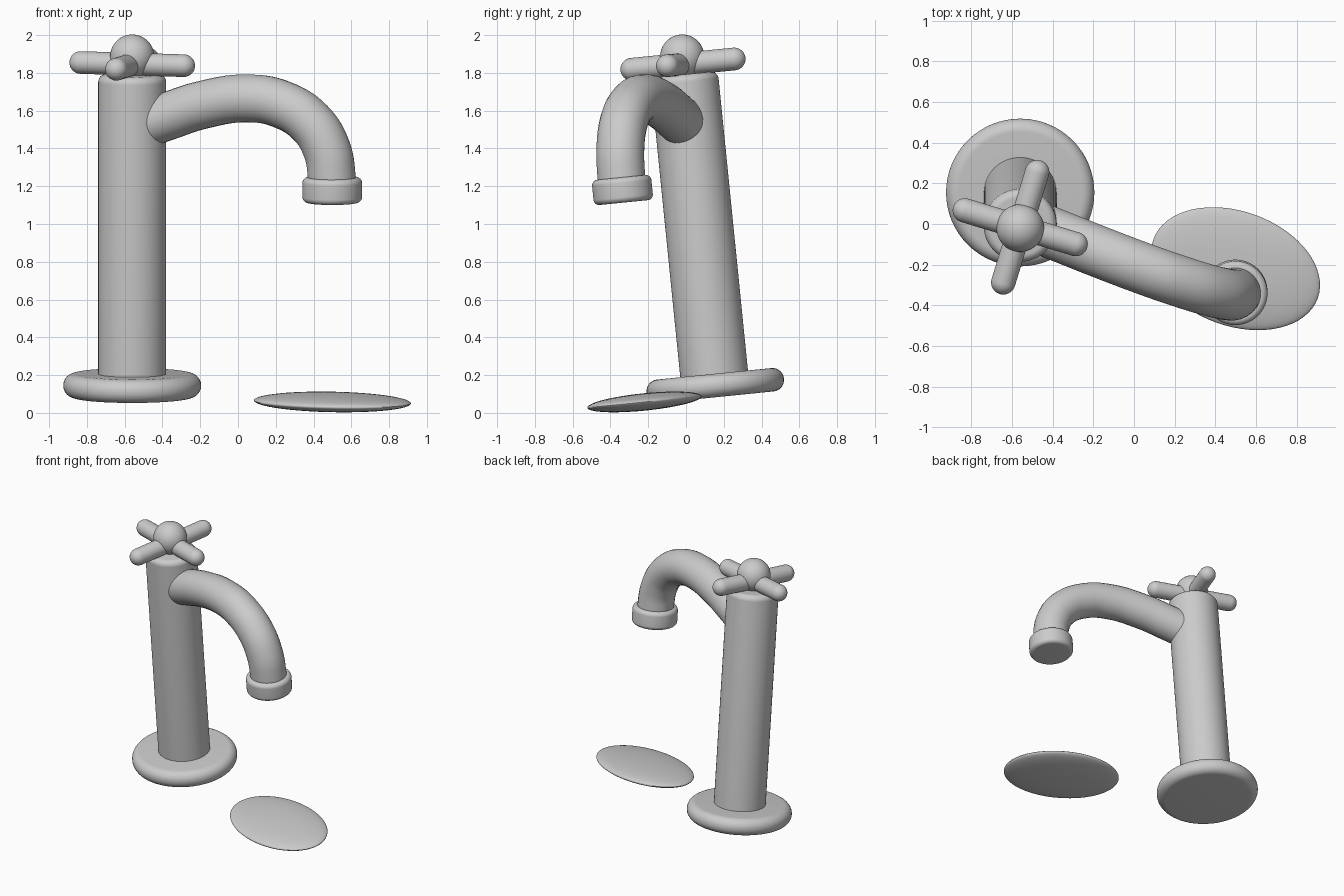
import bpy, bmesh
from math import sin, cos, pi, radians
from mathutils import Matrix, Vector

cube = bpy.data.objects.get("Cube")
if cube:
    bpy.data.objects.remove(cube, do_unlink=True)

# Leaning frame of the whole tap, centred on the base flange
FRAME = Matrix.Translation((-0.56, 0.155, 0.145)) @ Matrix.Rotation(radians(5.74), 4, 'X')
TURN = Matrix.Rotation(radians(-20), 4, 'Z')

chrome = bpy.data.materials.new("satin_grey")
chrome.use_nodes = True
GREY = (0.6, 0.6, 0.6, 1)
chrome.diffuse_color = GREY
chrome.node_tree.nodes["Principled BSDF"].inputs["Base Color"].default_value = GREY


def finish(obj, matrix):
    obj.matrix_world = matrix
    obj.data.materials.clear()
    obj.data.materials.append(chrome)
    bpy.ops.object.select_all(action='DESELECT')
    obj.select_set(True)
    bpy.context.view_layer.objects.active = obj
    bpy.ops.object.shade_smooth_by_angle(angle=radians(40))
    return obj


def add_mesh(name, bm, matrix):
    mesh = bpy.data.meshes.new(name)
    bm.to_mesh(mesh)
    bm.free()
    obj = bpy.data.objects.new(name, mesh)
    bpy.context.collection.objects.link(obj)
    return finish(obj, matrix)


def lathe(name, profile, matrix, steps=64):
    """Spin an (r, z) profile around the z axis."""
    bm = bmesh.new()
    verts = [bm.verts.new((r, 0, z)) for r, z in profile]
    edges = [bm.edges.new(pair) for pair in zip(verts, verts[1:])]
    bmesh.ops.spin(bm, geom=verts + edges, cent=(0, 0, 0), axis=(0, 0, 1),
                   angle=2 * pi, steps=steps)
    bmesh.ops.remove_doubles(bm, verts=bm.verts, dist=0.0002)
    bmesh.ops.recalc_face_normals(bm, faces=bm.faces)
    return add_mesh(name, bm, matrix)


def arc(r, z, radius, start, end, n=10):
    angles = [radians(start + (end - start) * i / n) for i in range(n + 1)]
    return [(r + radius * cos(a), z + radius * sin(a)) for a in angles]


def rounded_disc(radius, low, high, low_bevel, high_bevel):
    return ([(0, low)] + arc(radius - low_bevel, low + low_bevel, low_bevel, -90, 0)
            + arc(radius - high_bevel, high - high_bevel, high_bevel, 0, 90) + [(0, high)])


def ellipsoid(name, size, matrix):
    bm = bmesh.new()
    bmesh.ops.create_uvsphere(bm, u_segments=64, v_segments=32, radius=1)
    bmesh.ops.scale(bm, vec=size, verts=bm.verts)
    return add_mesh(name, bm, matrix)


# Base flange and column
lathe("base_flange", rounded_disc(0.365, -0.062, 0.062, 0.06, 0.06), FRAME)
lathe("column", [(0, 0), (0.18, 0)] + arc(0.14, 1.615, 0.04, 0, 90) + [(0, 1.655)], FRAME)

# Cross handle: ball and four rounded arms
ellipsoid("handle_ball", Vector((0.117,) * 3), FRAME @ Matrix.Translation((0, 0, 1.75)))
arm_profile = [(0, 0), (0.06, 0)] + arc(0, 0.285, 0.06, 0, 90)
for i in range(4):
    direction = Matrix.Rotation(radians(-17 + 90 * i), 4, 'Z') @ Matrix.Rotation(pi / 2, 4, 'Y')
    lathe(f"handle_arm_{i + 1}", arm_profile,
          FRAME @ Matrix.Translation((0, 0, 1.71)) @ direction, 32)

# Curved spout swept along a smooth path
path = [(0.05, 1.385), (0.2, 1.44), (0.39, 1.505), (0.65, 1.55), (0.84, 1.525),
        (1.006, 1.431), (1.096, 1.295), (1.124, 1.149), (1.126, 1.08)]
curve = bpy.data.curves.new("spout", 'CURVE')
curve.dimensions = '3D'
curve.bevel_depth = 0.127
curve.bevel_resolution = 12
curve.resolution_u = 10
curve.use_fill_caps = True
spline = curve.splines.new('BEZIER')
spline.bezier_points.add(len(path) - 1)
for point, (r, z) in zip(spline.bezier_points, path):
    point.co = (r, 0, z)
    point.handle_left_type = point.handle_right_type = 'AUTO'
spout = bpy.data.objects.new("spout", curve)
bpy.context.collection.objects.link(spout)
bpy.ops.object.select_all(action='DESELECT')
spout.select_set(True)
bpy.context.view_layer.objects.active = spout
bpy.ops.object.convert(target='MESH')
finish(bpy.context.view_layer.objects.active, FRAME @ TURN)

# Outlet collar at the spout tip
lathe("outlet_collar", rounded_disc(0.158, -0.067, 0.067, 0.03, 0.03),
      FRAME @ TURN @ Matrix.Translation((1.127, 0, 1.079)))

# Flat oval drain disc lying below the outlet
ellipsoid("drain_disc", Vector((0.43, 0.283, 0.046)),
          Matrix.Translation((0.5, -0.22, 0.058)) @ FRAME.to_3x3().to_4x4() @ TURN)
